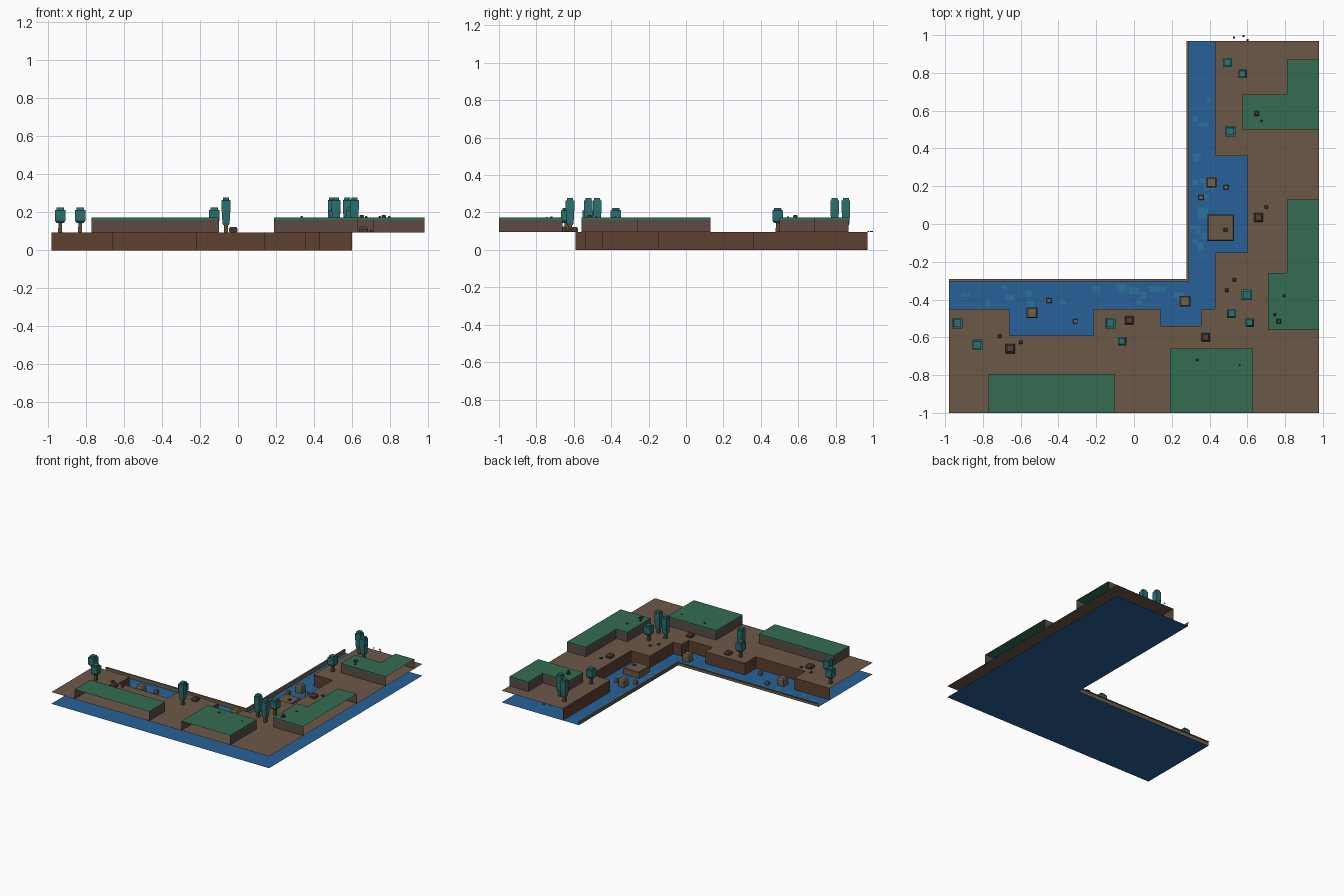
import bpy
import bmesh
import random

random.seed(4)


def mat(name, r, g, b):
    m = bpy.data.materials.new(name)
    m.diffuse_color = (r, g, b, 1)
    return m


DIRT = mat("dirt", 0.15, 0.098, 0.064)
BANK = mat("bank", 0.11, 0.05, 0.03)
CLIFF = mat("cliff", 0.11, 0.07, 0.06)
GRASS = mat("grass", 0.034, 0.15, 0.085)
LEAF = mat("leaf", 0.025, 0.16, 0.16)
TRUNK = mat("trunk", 0.12, 0.07, 0.025)
WATER = mat("water", 0.02, 0.12, 0.32)
RIPPLE = mat("ripple", 0.025, 0.17, 0.32)
STONE = mat("stone", 0.16, 0.12, 0.07)
ROCK = mat("rock", 0.08, 0.052, 0.046)

GROUND, TOP = 0.095, 0.172


def finish(bm, name, material):
    me = bpy.data.meshes.new(name)
    bm.to_mesh(me)
    bm.free()
    me.materials.append(material)
    ob = bpy.data.objects.new(name, me)
    bpy.context.collection.objects.link(ob)
    return ob


def sheet(name, outline, z, material):
    """Flat polygon at one height."""
    bm = bmesh.new()
    bm.faces.new([bm.verts.new((x, y, z)) for x, y in outline])
    return finish(bm, name, material)


def walls(name, path, z0, z1, material, closed=False):
    """Vertical strips along a path; the outer map border stays open."""
    bm = bmesh.new()
    ends = path[1:] + path[:1] if closed else path[1:]
    for a, b in zip(path, ends):
        if (a[0] == b[0] == 0.98) or (a[1] == b[1] == -1):
            continue
        bm.faces.new([bm.verts.new((*p, z)) for p, z in
                      ((a, z0), (b, z0), (b, z1), (a, z1))])
    bmesh.ops.remove_doubles(bm, verts=bm.verts, dist=1e-5)
    return finish(bm, name, material)


def loft(name, x, y, z, rings, material):
    """Stack of square rings (half width, height), capped."""
    bm = bmesh.new()
    loops = [[bm.verts.new((x + sx * h, y + sy * h, z + dz))
              for sx, sy in ((-1, -1), (1, -1), (1, 1), (-1, 1))] for h, dz in rings]
    for lo, hi in zip(loops, loops[1:]):
        for i in range(4):
            j = (i + 1) % 4
            bm.faces.new((lo[i], lo[j], hi[j], hi[i]))
    bm.faces.new(loops[0][::-1])
    bm.faces.new(loops[-1])
    return finish(bm, name, material)


# Water sheet under the whole corner piece
sheet("water", [(-0.98, -1), (0.98, -1), (0.98, 0.97), (0.285, 0.97),
                (0.285, -0.305), (-0.98, -0.305)], 0.0, WATER)

# Pale ripples in the channel
for i in range(36):
    w, d = random.uniform(0.01, 0.03), random.uniform(0.01, 0.02)
    if i % 2:
        x, y = random.uniform(-0.94, 0.25), random.uniform(-0.42, -0.33)
    else:
        x, y = random.uniform(0.32, 0.4), random.uniform(-0.3, 0.93)
    sheet("ripple", [(x - w, y - d), (x + w, y - d), (x + w, y + d), (x - w, y + d)],
          0.001, RIPPLE)

# Ground sheet and river bank
bank = [(-0.98, -0.45), (-0.66, -0.45), (-0.66, -0.59), (-0.215, -0.59), (-0.215, -0.45),
        (0.14, -0.45), (0.14, -0.54), (0.355, -0.54), (0.355, -0.45), (0.43, -0.45),
        (0.43, -0.15), (0.6, -0.15), (0.6, 0.36), (0.43, 0.36), (0.43, 0.97)]
sheet("ground", ([*bank, (0.98, 0.97), (0.98, -1), (-0.98, -1)])[::-1], GROUND, DIRT)
walls("river_bank", bank, 0.0, GROUND, BANK)

# Low rim on the inner side of the river
inner = [(-0.98, -0.305), (0.29, -0.305), (0.29, 0.97)]
outer = [(-0.98, -0.29), (0.277, -0.29), (0.277, 0.97)]
walls("rim_wall", inner, 0.0, 0.03, STONE)
sheet("rim_top", inner + outer[::-1], 0.03, STONE)

# Grassy plateaus
plateaus = [
    [(-0.77, -1), (-0.1, -1), (-0.1, -0.795), (-0.77, -0.795)],
    [(0.19, -1), (0.63, -1), (0.63, -0.66), (0.19, -0.66)],
    [(0.71, -0.56), (0.98, -0.56), (0.98, 0.13), (0.81, 0.13), (0.81, -0.26), (0.71, -0.26)],
    [(0.575, 0.5), (0.98, 0.5), (0.98, 0.87), (0.81, 0.87), (0.81, 0.685), (0.575, 0.685)],
]
for p in plateaus:
    sheet("plateau_grass", p, TOP, GRASS)
    walls("plateau_grass_lip", p, 0.16, TOP, GRASS, True)
    walls("plateau_cliff", p, GROUND, 0.16, CLIFF, True)

# River island and stones standing in the water
loft("island", 0.46, -0.02, 0, [(0.07, 0), (0.07, 0.045), (0.065, 0.05)], DIRT)
for x, y, h, t in [(0.41, 0.22, 0.026, 0.065), (0.27, -0.41, 0.028, 0.065),
                   (-0.54, -0.47, 0.028, 0.065), (0.355, 0.14, 0.013, 0.03),
                   (0.487, 0.195, 0.012, 0.03), (-0.45, -0.405, 0.013, 0.03),
                   (-0.31, -0.515, 0.012, 0.03)]:
    loft("river_stone", x, y, 0, [(h, 0), (h, t * 0.85), (h * 0.8, t)], STONE)


def rock(x, y, z, h):
    t = h * 1.25
    loft("rock", x, y, z, [(h * 0.85, 0), (h, t * 0.3), (h, t * 0.6), (h * 0.65, t)], ROCK)


# Rocks on the dirt, the island and the plateaus
for x, y, h in [(-0.655, -0.66, 0.025), (-0.025, -0.51, 0.023), (0.38, -0.6, 0.023),
                (0.66, 0.035, 0.024), (-0.71, -0.595, 0.009), (-0.6, -0.625, 0.009),
                (0.7, 0.09, 0.009), (0.53, -0.295, 0.009), (0.49, -0.35, 0.009),
                (0.53, 0.988, 0.005), (0.58, 0.995, 0.005), (0.6, 0.975, 0.005)]:
    rock(x, y, GROUND, h)
rock(0.485, -0.03, 0.05, 0.01)
for x, y, h in [(0.65, 0.585, 0.012), (0.675, 0.545, 0.006), (0.767, -0.515, 0.012),
                (0.745, -0.48, 0.006), (0.795, -0.38, 0.006), (0.335, -0.72, 0.006),
                (0.56, -0.745, 0.004)]:
    rock(x, y, TOP, h)

# Trees: short round crowns and tall slim crowns
SHORT = [(0.018, 0.048), (0.027, 0.06), (0.028, 0.116), (0.02, 0.118), (0.019, 0.129)]
TALL = [(0.015, 0.037), (0.019, 0.05), (0.023, 0.12), (0.023, 0.168), (0.017, 0.17),
        (0.016, 0.182)]
for crown, spots in [
    (SHORT, [(-0.935, -0.525), (-0.83, -0.64), (-0.125, -0.525), (0.597, -0.375), (0.51, 0.49)]),
    (TALL, [(-0.063, -0.62), (0.515, -0.475), (0.612, -0.522), (0.495, 0.855), (0.575, 0.795)]),
]:
    for x, y in spots:
        loft("tree_trunk", x, y, GROUND, [(0.011, 0), (0.009, 0.055)], TRUNK)
        loft("tree_crown", x, y, GROUND, crown, LEAF)
